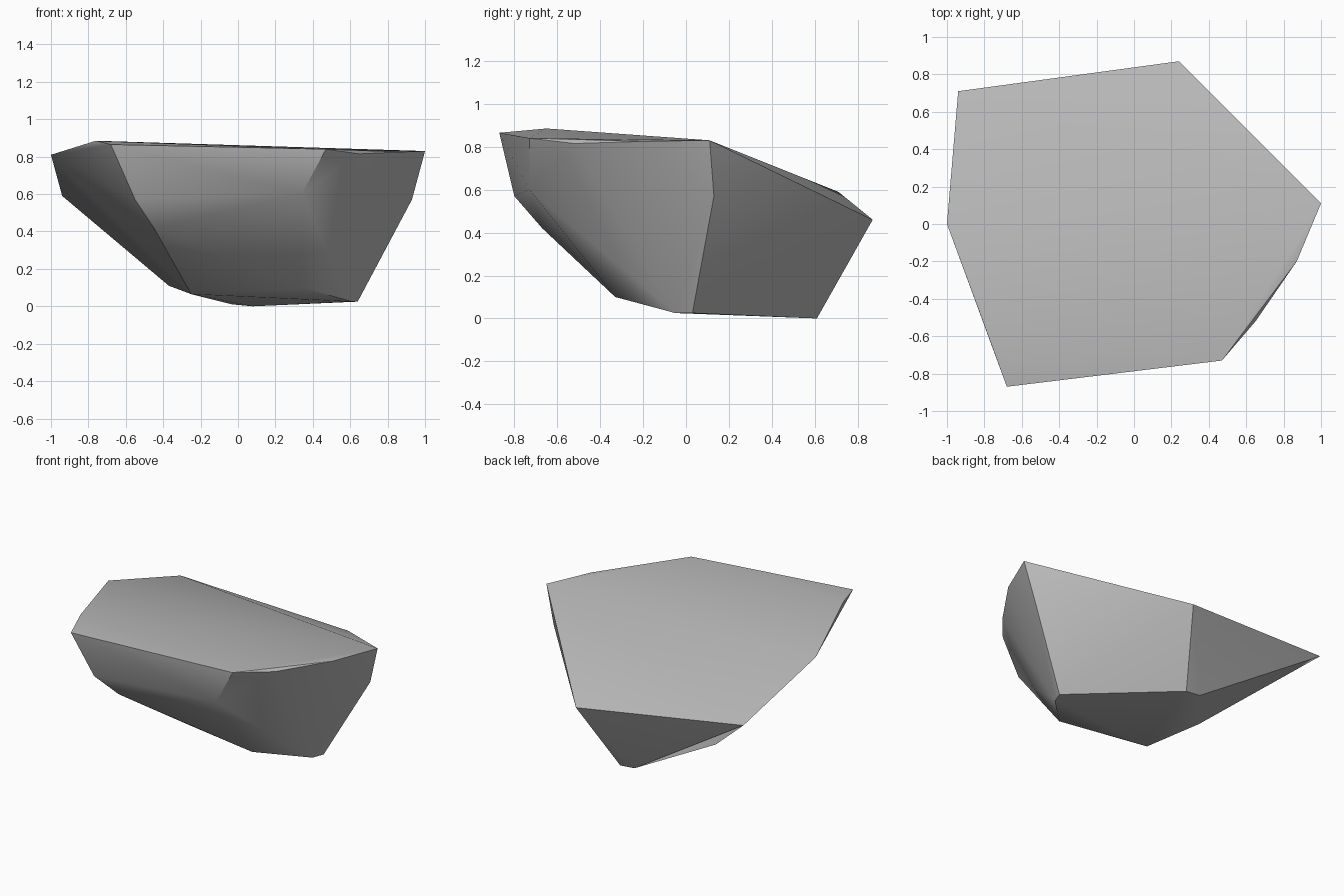
import bpy
import bmesh
import math

# Remove the default object
default_cube = bpy.data.objects.get("Cube")
if default_cube:
    bpy.data.objects.remove(default_cube, do_unlink=True)


def make_material(name, color):
    material = bpy.data.materials.new(name)
    material.use_nodes = True
    material.diffuse_color = color
    shader = next(n for n in material.node_tree.nodes if n.type == "BSDF_PRINCIPLED")
    shader.inputs["Base Color"].default_value = color
    shader.inputs["Roughness"].default_value = 0.9
    return material


def make_hull(name, corners, material):
    """Wrap the corner points in a convex, faceted stone."""
    bm = bmesh.new()
    for corner in corners:
        bm.verts.new(corner)
    bmesh.ops.convex_hull(bm, input=bm.verts)
    loose = [v for v in bm.verts if not v.link_faces]
    bmesh.ops.delete(bm, geom=loose, context="VERTS")
    # Merge nearly flat triangles into broad facets
    bmesh.ops.dissolve_limit(bm, angle_limit=math.radians(1),
                             verts=bm.verts, edges=bm.edges)
    bmesh.ops.recalc_face_normals(bm, faces=bm.faces)
    mesh = bpy.data.meshes.new(name)
    bm.to_mesh(mesh)
    bm.free()
    mesh.materials.append(material)
    obj = bpy.data.objects.new(name, mesh)
    bpy.context.collection.objects.link(obj)
    return obj


# Rim of the broad, gently bent top
top_rim = [
    (-.94, .71, .59), (.24, .87, .46), (1, .11, .83), (.87, -.2, .825),
    (.65, -.52, .815), (.47, -.73, .84), (-.68, -.87, .865),
    (-.76, -.65, .885), (-1, 0, .81),
]

# Shoulders where the sides turn inward
shoulders = [
    (.93, .13, .57), (.34, -.73, .6), (-.55, -.8, .57), (-.45, -.67, .42),
]

# Small worn base
base = [
    (.08, .61, 0), (-.03, .61, .01), (.64, .03, .025), (.61, -.05, .025),
    (.34, -.33, .1), (-.25, -.17, .065), (-.37, .2, .11),
]

stone_grey = make_material("stone grey", (.48, .48, .48, 1))
rock = make_hull("rock", top_rim + shoulders + base, stone_grey)

# Soft shading across shallow bends, crisp at the strong edges
bpy.ops.object.select_all(action="DESELECT")
rock.select_set(True)
bpy.context.view_layer.objects.active = rock
bpy.ops.object.shade_smooth_by_angle(angle=math.radians(30))
